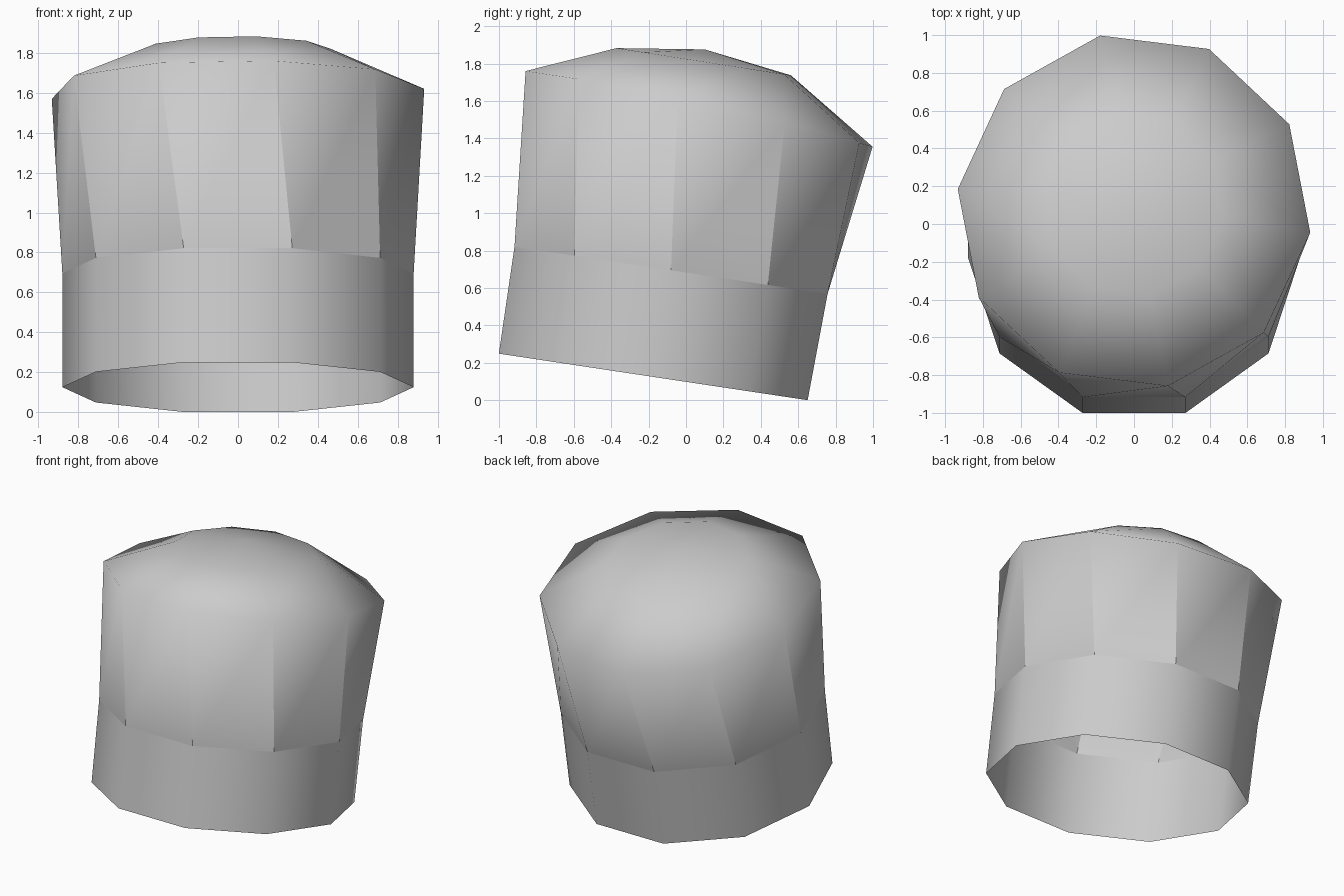
import bpy
import bmesh
from math import cos, sin, pi, radians

SIDES = 10

cube = bpy.data.objects.get("Cube")
if cube:
    bpy.data.objects.remove(cube, do_unlink=True)

cloth = bpy.data.materials.new("white_cloth")
cloth.use_nodes = True
colour = (0.6, 0.6, 0.6, 1)
cloth.diffuse_color = colour
cloth.node_tree.nodes["Principled BSDF"].inputs["Base Color"].default_value = colour


def ring(rx, ry, cy, height, twist=0):
    """Points of a ten-sided ring; height gives z for each y."""
    points = []
    for i in range(SIDES):
        a = 2 * pi * i / SIDES + twist
        y = cy + ry * sin(a)
        points.append((rx * cos(a), y, height(y)))
    return points


def finish(bm, name):
    mesh = bpy.data.meshes.new(name)
    for face in bm.faces:
        face.smooth = True
    bm.to_mesh(mesh)
    bm.free()
    mesh.materials.append(cloth)
    obj = bpy.data.objects.new(name, mesh)
    bpy.context.collection.objects.link(obj)


# Rings of the tilted hat, from the open bottom to the dome
TILT = 0.25 / 1.66
bottom = ring(0.88, 0.868, -0.175, lambda y: 0.125 - TILT * (y + 0.175))
joint = ring(0.88, 0.88, -0.08, lambda y: 0.695 - TILT * (y + 0.08))
TWIST = radians(-7)
rim = ring(0.94, 0.945, 0.07, lambda y: 1.61 - 0.212 * y - 0.043 * y * y, TWIST)
dome = ring(0.47, 0.475, 0.095, lambda y: 1.81 - 0.156 * (y - 0.095), TWIST)

# Head band, open below
bm = bmesh.new()
low = [bm.verts.new(p) for p in bottom]
high = [bm.verts.new(p) for p in joint]
for i in range(SIDES):
    j = (i + 1) % SIDES
    bm.faces.new((low[i], low[j], high[j], high[i]))
finish(bm, "head_band")

# Crown: pleats are separate at the band and joined at the rim
bm = bmesh.new()
outer = [bm.verts.new(p) for p in rim]
inner = [bm.verts.new(p) for p in dome]
apex = bm.verts.new((0, 0.1, 1.876))
for i in range(SIDES):
    j = (i + 1) % SIDES
    a, b = bm.verts.new(joint[i]), bm.verts.new(joint[j])
    bm.faces.new((a, b, outer[j], outer[i]))
    bm.faces.new((outer[i], outer[j], inner[j], inner[i]))
    bm.faces.new((inner[i], inner[j], apex))
finish(bm, "puffed_crown")
